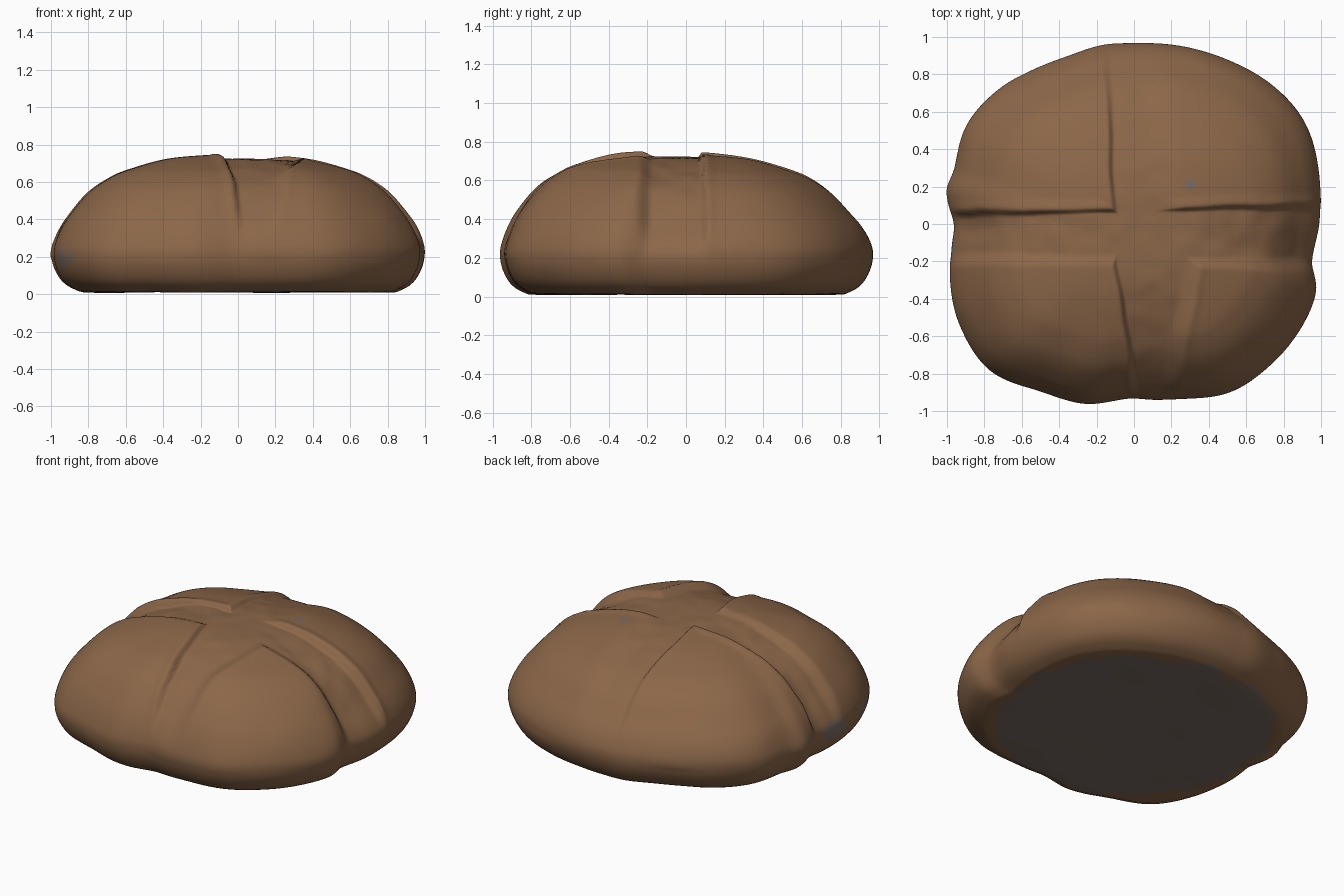
import bpy, bmesh, math
from mathutils import Vector, noise

if "Cube" in bpy.data.objects:
    bpy.data.objects.remove(bpy.data.objects["Cube"])


def material(name, rgb):
    m = bpy.data.materials.new(name)
    m.diffuse_color = (*rgb, 1)
    m.use_nodes = True
    m.node_tree.nodes["Principled BSDF"].inputs["Base Color"].default_value = m.diffuse_color
    return m


def smooth(a, b, x):
    t = min(1, max(0, (x - a) / (b - a)))
    return t * t * (3 - 2 * t)


def hermite(keys, t):
    """Smooth curve through (t, value) keys, which are sorted by t."""
    i = 1
    while i < len(keys) - 3 and keys[i + 1][0] < t:
        i += 1
    (t0, a), (t1, b), (t2, c), (t3, d) = keys[i - 1:i + 3]
    h = t2 - t1
    u = (t - t1) / h
    m1, m2 = (c - a) / (t2 - t0) * h, (d - b) / (t3 - t1) * h
    return (b * (2*u**3 - 3*u*u + 1) + m1 * (u**3 - 2*u*u + u)
            + c * (3*u*u - 2*u**3) + m2 * (u**3 - u*u))


# Plan outline: angle in degrees, radius (notches where the cuts meet the rim)
OUTLINE = [(0, .992), (10, 1.012), (30, 1.06), (45, 1.05), (60, 1.015), (75, .985),
           (90, .967), (100, .972), (112, .965), (122, .98), (135, 1.02), (150, 1.04),
           (163, 1.005), (170, 1.015), (180, .965), (187, .985), (195, 1.02),
           (210, 1.075), (225, 1.10), (240, 1.03), (255, .995), (268, .935),
           (277, .945), (285, .967), (300, 1.035), (315, 1.05), (330, 1.05),
           (340, 1.035), (348, .975)]
RING = ([(a - 360, r) for a, r in OUTLINE[-2:]] + OUTLINE
        + [(a + 360, r) for a, r in OUTLINE[:2]])

# Half profile: fraction of radius, height
PROFILE = [(0, .742), (.2, .738), (.4, .716), (.6, .660), (.7, .615), (.8, .545),
           (.9, .435), (.95, .365), (.985, .29), (1, .22), (.985, .14),
           (.94, .065), (.87, .022), (.79, .01), (.4, .012), (0, .012)]
EXT = [(-.2, .738)] + PROFILE + [(-.4, .012)]
S_KEYS = [(i - 1, p[0]) for i, p in enumerate(EXT)]
Z_KEYS = [(i - 1, p[1]) for i, p in enumerate(EXT)]
STEPS = [14, 14, 14, 8, 8, 8, 5, 4, 4, 4, 3, 3, 3, 6, 6]   # rings per profile span


def profile(t):
    return hermite(S_KEYS, t), hermite(Z_KEYS, t)


def band(v, lo, hi, wlo, whi):
    return smooth(lo - wlo, lo + wlo, v) * (1 - smooth(hi - whi, hi + whi, v))


def cut(x, y, z):
    """Crossed cuts: negative in the channel, slightly raised along crisp lips."""
    wob = .014 * noise.noise(Vector((x * 4, y * 4, 3)))
    if y > 0:
        lo, hi, whi = -.10 - .05 * y, .20 - .10 * y, .10
    else:
        lo, hi, whi = -.13 - .16 * y, .36 + .19 * y, .05
    lo, hi = lo + wob, hi + wob
    ylo, yhi = -.19 - .04 * max(0, x) + wob, .075 + .02 * x + wob
    # front and back cuts fade out higher up the side than left and right ones
    fade1 = smooth(.25, .58, z) * (1 - .6 * smooth(.3, .85, y))
    fade2 = smooth(.18, .42, z)
    b1 = band(x, lo, hi, .014, whi) * fade1
    b2 = band(y, ylo, yhi, .035, .014) * fade2
    lip = max(math.exp(-((x - lo + .025) / .03) ** 2) * fade1,
              math.exp(-((y - yhi - .025) / .03) ** 2) * fade2,
              .8 * math.exp(-((x - hi - .04) / .03) ** 2) * fade1 if y < 0 else 0)
    m = max(b1, b2)
    depth = .020 + .018 * smooth(.2, .7, math.hypot(x, y))
    wrinkle = .006 * noise.noise(Vector((x * 9, y * 9, 1)))
    return m * (wrinkle - depth) + .008 * lip * (1 - m)


# Loaf body
N = 320
ts = [i + k / n for i, n in enumerate(STEPS) for k in range(n)][1:]
bm = bmesh.new()
top = bm.verts.new((0, 0, .742 - .02))
rings = []
for t in ts:
    s, z0 = profile(t)
    sa, za = profile(t - .05)
    sb, zb = profile(t + .05)
    nrm = Vector((za - zb, sb - sa)).normalized()      # outward (radial, up)
    ring = []
    for k in range(N):
        deg = 360 * k / N
        c, sn = math.cos(math.radians(deg)), math.sin(math.radians(deg))
        r = s * hermite(RING, deg)
        x, y = r * c, r * sn
        z = z0 - .03 * y * smooth(.25, .5, z0)          # back is a little lower
        if z0 > .2:
            d = cut(x, y, z0) + .005 * noise.noise(Vector((x * 3, y * 3, z * 5)))
            r += d * max(0, nrm.x)
            z += d * nrm.y
        else:
            z += .005 * noise.noise(Vector((x * 3, y * 3, 9)))
        ring.append(bm.verts.new((r * c, r * sn, max(0, z))))
    rings.append(ring)
base = bm.verts.new((0, 0, .01))
for k in range(N):
    j = (k + 1) % N
    bm.faces.new((top, rings[0][k], rings[0][j]))
    bm.faces.new((base, rings[-1][j], rings[-1][k]))
    for a, b in zip(rings, rings[1:]):
        bm.faces.new((a[k], b[k], b[j], a[j]))
bmesh.ops.recalc_face_normals(bm, faces=bm.faces)

# Grey underside and a few small grey flecks in the crust
FLECKS = [(Vector((-.94, -.5, .19)), .06), (Vector((-.88, -.6, .2)), .045),
          (Vector((-.96, -.12, .2)), .06), (Vector((-.97, -.2, .2)), .05),
          (Vector((-.98, .15, .24)), .025), (Vector((.3, .21, .71)), .03)]
for f in bm.faces:
    f.smooth = True
    p = f.calc_center_median()
    edge = .82 + .07 * noise.noise(p * 6)
    under = p.z < .1 and f.normal.z < -.5 and math.hypot(p.x, p.y) < edge
    fleck = any((p - q).length < r * (1 + .5 * noise.noise(p * 25)) for q, r in FLECKS)
    f.material_index = 1 if under or fleck else 0

mesh = bpy.data.meshes.new("bread_loaf")
bm.to_mesh(mesh)
bm.free()
mesh.materials.append(material("brown crust", (.26, .135, .066)))
mesh.materials.append(material("grey underside", (.19, .145, .122)))
loaf = bpy.data.objects.new("bread_loaf", mesh)
bpy.context.collection.objects.link(loaf)
